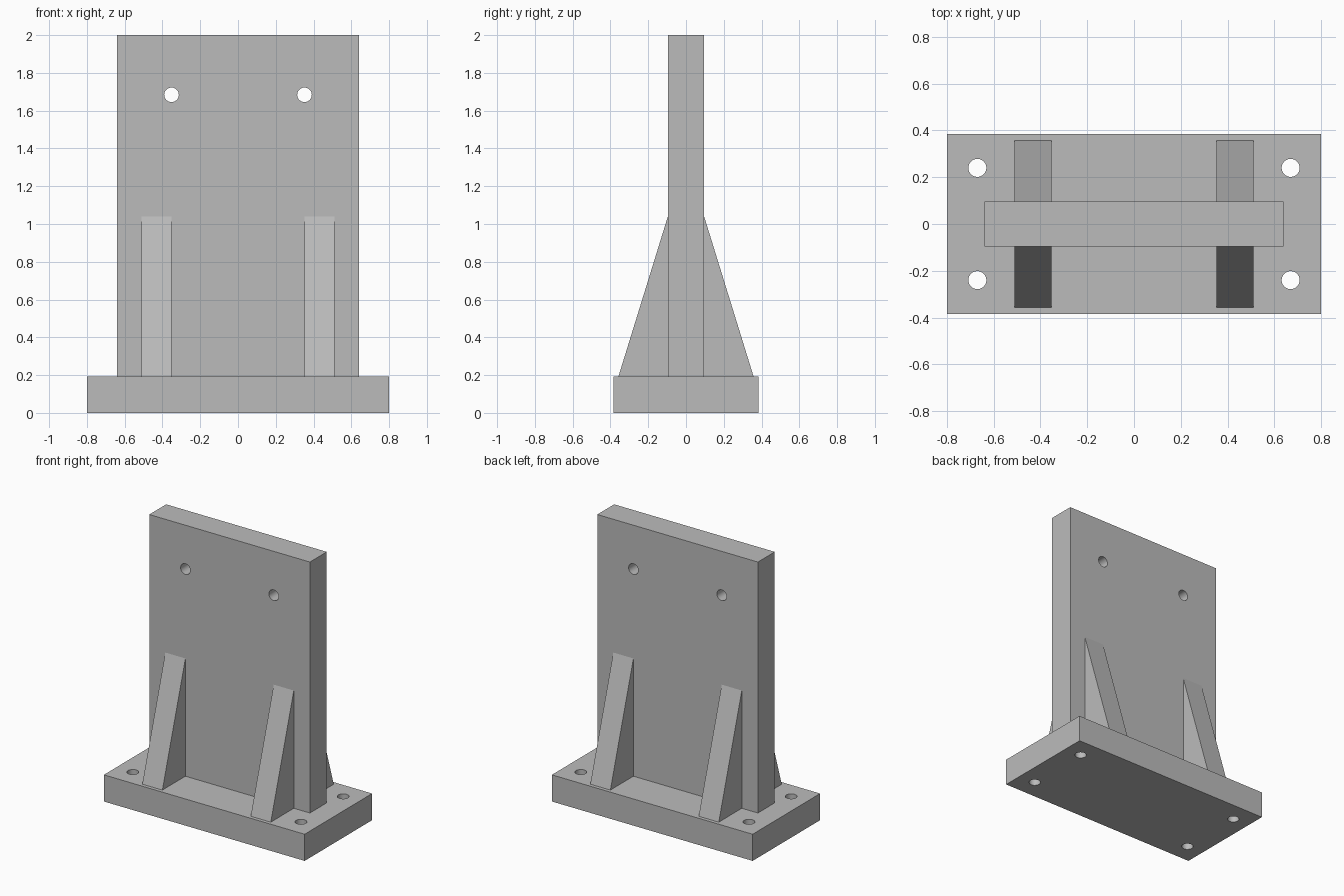
import bpy
import bmesh
from math import pi

cube = bpy.data.objects.get("Cube")
if cube:
    bpy.data.objects.remove(cube, do_unlink=True)

steel = bpy.data.materials.new("plain grey metal")
steel.use_nodes = True
GREY = (0.5, 0.5, 0.5, 1)
steel.diffuse_color = GREY
steel.node_tree.nodes["Principled BSDF"].inputs["Base Color"].default_value = GREY

BASE_TOP = 0.192
PLATE_HALF = 0.096
HOLE_RADIUS = 0.0385


def make_box(name, size, center):
    bpy.ops.mesh.primitive_cube_add(size=1, location=center)
    obj = bpy.context.object
    obj.name = name
    obj.scale = size
    bpy.ops.object.transform_apply(location=True, rotation=False, scale=True)
    obj.data.materials.append(steel)
    return obj


def drill(target, center, tilt=0):
    """Cut a round through hole, along z or tilted to run along y."""
    bpy.ops.mesh.primitive_cylinder_add(
        vertices=48, radius=HOLE_RADIUS, depth=0.5, location=center, rotation=(tilt, 0, 0))
    cutter = bpy.context.object
    cutter.name = target.name + "_hole_cutter"
    cutter.data.materials.append(steel)
    cut = target.modifiers.new("hole", "BOOLEAN")
    cut.operation = "DIFFERENCE"
    cut.solver = "EXACT"
    cut.object = cutter
    bpy.context.view_layer.objects.active = target
    bpy.ops.object.modifier_apply(modifier=cut.name)
    bpy.data.objects.remove(cutter, do_unlink=True)


def smooth_holes(obj):
    bpy.ops.object.select_all(action="DESELECT")
    obj.select_set(True)
    bpy.context.view_layer.objects.active = obj
    bpy.ops.object.shade_smooth_by_angle(angle=pi / 6)


def make_rib(name, x, side):
    """Triangular gusset between the base and one face of the upright."""
    profile = [(PLATE_HALF, BASE_TOP), (0.358, BASE_TOP), (PLATE_HALF, 1.04)]
    bm = bmesh.new()
    face = bm.faces.new([bm.verts.new((x - 0.08, side * y, z)) for y, z in profile])
    grown = bmesh.ops.extrude_face_region(bm, geom=[face])["geom"]
    moved = [v for v in grown if isinstance(v, bmesh.types.BMVert)]
    bmesh.ops.translate(bm, verts=moved, vec=(0.16, 0, 0))
    bmesh.ops.recalc_face_normals(bm, faces=bm.faces)
    mesh = bpy.data.meshes.new(name)
    bm.to_mesh(mesh)
    bm.free()
    mesh.materials.append(steel)
    bpy.context.collection.objects.link(bpy.data.objects.new(name, mesh))


# Base slab with four bolt holes
base = make_box("base_plate", (1.6, 0.768, BASE_TOP), (0, 0, BASE_TOP / 2))
for x in (-0.67, 0.67):
    for y in (-0.24, 0.24):
        drill(base, (x, y, BASE_TOP / 2))
smooth_holes(base)

# Upright slab with two mounting holes
height = 2 - BASE_TOP
upright = make_box("upright_plate", (1.28, 2 * PLATE_HALF, height), (0, 0, BASE_TOP + height / 2))
for x in (-0.352, 0.352):
    drill(upright, (x, 0, 1.684), pi / 2)
smooth_holes(upright)

# Four gussets, two on each face
for side, face_name in ((-1, "front"), (1, "back")):
    for x, hand in ((-0.432, "right"), (0.432, "left")):
        make_rib(f"{face_name}_{hand}_rib", x, side)
